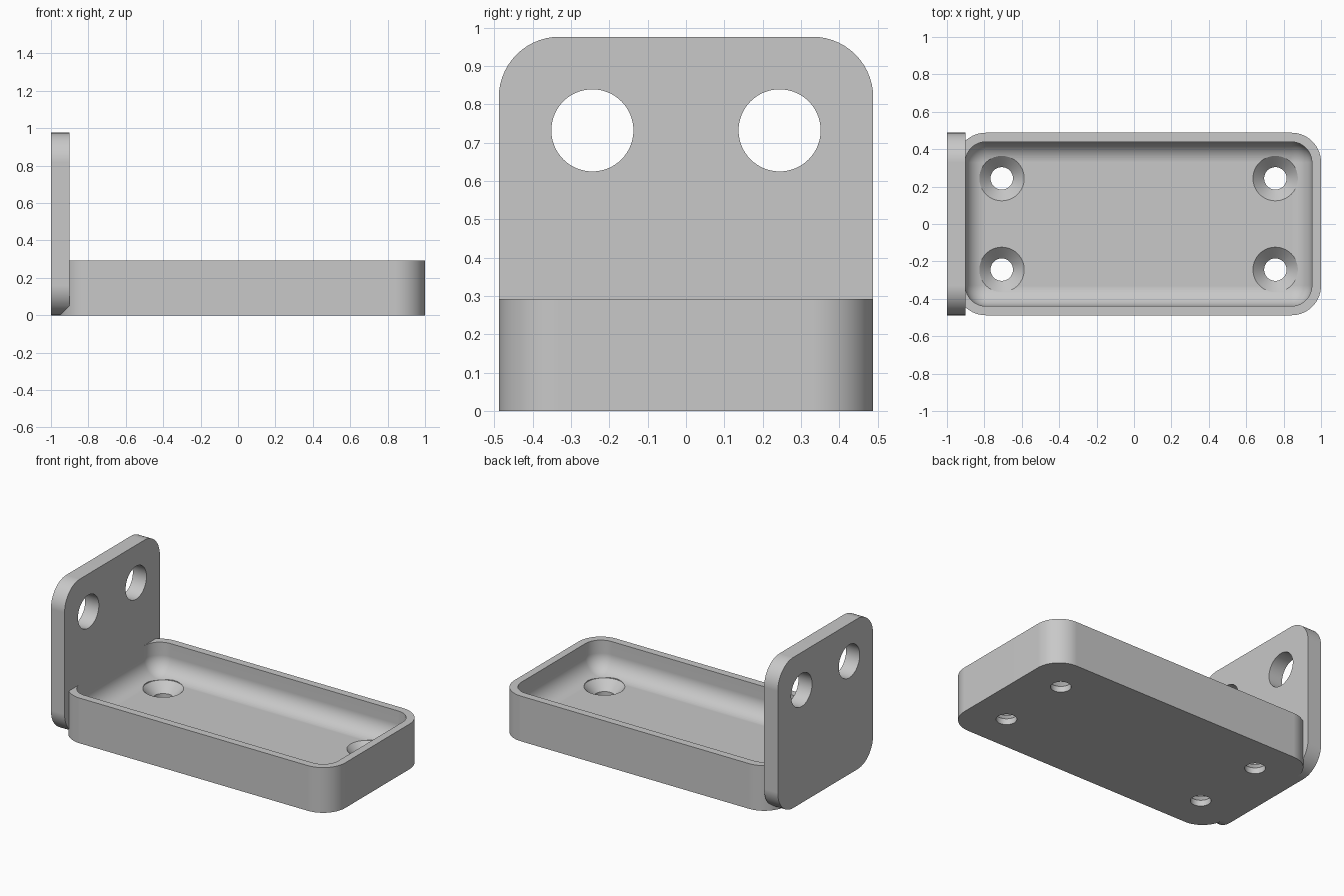
import bpy, bmesh
from math import sin, cos, pi
from mathutils import Vector

cube = bpy.data.objects.get("Cube")
if cube:
    bpy.data.objects.remove(cube)

# Main dimensions
HALF_W, PLATE_H, PLATE_T = 0.488, 0.976, 0.098
TRAY_H, FLOOR, WALL = 0.293, 0.098, 0.049
OUTER_R, INNER_R = 0.158, 0.11
PLATE_FACE = -1 + PLATE_T
TRAY_X0, TRAY_X1 = PLATE_FACE - WALL, 1.0

grey = bpy.data.materials.new("Plain grey")
grey.use_nodes = True
colour = (0.58, 0.58, 0.58, 1)
grey.diffuse_color = colour
grey.node_tree.nodes["Principled BSDF"].inputs["Base Color"].default_value = colour


def rounded_rect(u0, u1, v0, v1, r, steps=14):
    """Counter-clockwise outline of a rectangle with round corners."""
    corners = ((u1 - r, v1 - r), (u0 + r, v1 - r), (u0 + r, v0 + r), (u1 - r, v0 + r))
    return [(cu + r * cos((q + i / steps) * pi / 2), cv + r * sin((q + i / steps) * pi / 2))
            for q, (cu, cv) in enumerate(corners) for i in range(steps + 1)]


def circle(u, v, r, sides=64):
    return [(u + r * cos(2 * pi * i / sides), v + r * sin(2 * pi * i / sides))
            for i in range(sides)]


def loft(name, layers, along_x=False):
    """Closed solid through (outline, height) layers stacked along z or x."""
    bm = bmesh.new()
    rings = [[bm.verts.new(Vector((h, u, v) if along_x else (u, v, h))) for u, v in outline]
             for outline, h in layers]
    n = len(rings[0])
    for low, high in zip(rings, rings[1:]):
        for i in range(n):
            j = (i + 1) % n
            bm.faces.new((low[i], low[j], high[j], high[i]))
    bm.faces.new(rings[0][::-1])
    bm.faces.new(rings[-1])
    bmesh.ops.recalc_face_normals(bm, faces=bm.faces)
    mesh = bpy.data.meshes.new(name)
    bm.to_mesh(mesh)
    bm.free()
    mesh.materials.append(grey)
    obj = bpy.data.objects.new(name, mesh)
    bpy.context.collection.objects.link(obj)
    return obj


def combine(target, tool, operation):
    mod = target.modifiers.new(operation.title(), "BOOLEAN")
    mod.operation, mod.solver, mod.object = operation, "EXACT", tool
    bpy.context.view_layer.objects.active = target
    bpy.ops.object.modifier_apply(modifier=mod.name)
    bpy.data.objects.remove(tool)


# Tray block joined to the upright mounting plate
tray_outline = rounded_rect(TRAY_X0, TRAY_X1, -HALF_W, HALF_W, OUTER_R)
bracket = loft("tray_bracket", [(tray_outline, 0), (tray_outline, TRAY_H)])
plate_outline = rounded_rect(-HALF_W, HALF_W, 0, PLATE_H, OUTER_R)
plate = loft("mounting_plate", [(plate_outline, -1), (plate_outline, PLATE_FACE)], True)
combine(bracket, plate, "UNION")

# Hollow with a rounded transition from walls to floor
layers = []
STEPS = 14
for i in range(STEPS + 1):
    a = pi / 2 * i / STEPS
    inset = min(INNER_R * (1 - sin(a)), INNER_R - 0.002)
    layers.append((rounded_rect(PLATE_FACE + inset, TRAY_X1 - WALL - inset,
                                -HALF_W + WALL + inset, HALF_W - WALL - inset,
                                INNER_R - inset), FLOOR + INNER_R * (1 - cos(a))))
layers.append((layers[-1][0], TRAY_H + 0.05))
combine(bracket, loft("hollow_cutter", layers), "DIFFERENCE")

# Countersunk screw holes in the floor
for x in (TRAY_X0 + 0.244, TRAY_X1 - 0.244):
    for y in (-0.244, 0.244):
        small, large = circle(x, y, 0.06), circle(x, y, 0.12)
        screw = loft("screw_cutter", [(small, -0.05), (small, FLOOR - 0.06),
                                      (large, FLOOR), (large, TRAY_H)])
        combine(bracket, screw, "DIFFERENCE")

# Two large holes through the plate
for y in (-0.244, 0.244):
    hole = circle(y, 0.732, 0.107)
    combine(bracket, loft("plate_hole_cutter", [(hole, -1.1), (hole, -0.8)], True), "DIFFERENCE")

# Smooth curves, crisp edges
bpy.ops.object.select_all(action="DESELECT")
bracket.select_set(True)
bpy.context.view_layer.objects.active = bracket
bpy.ops.object.shade_smooth_by_angle(angle=pi / 7)
normals = bracket.modifiers.new("Even shading", "WEIGHTED_NORMAL")
normals.keep_sharp = True
